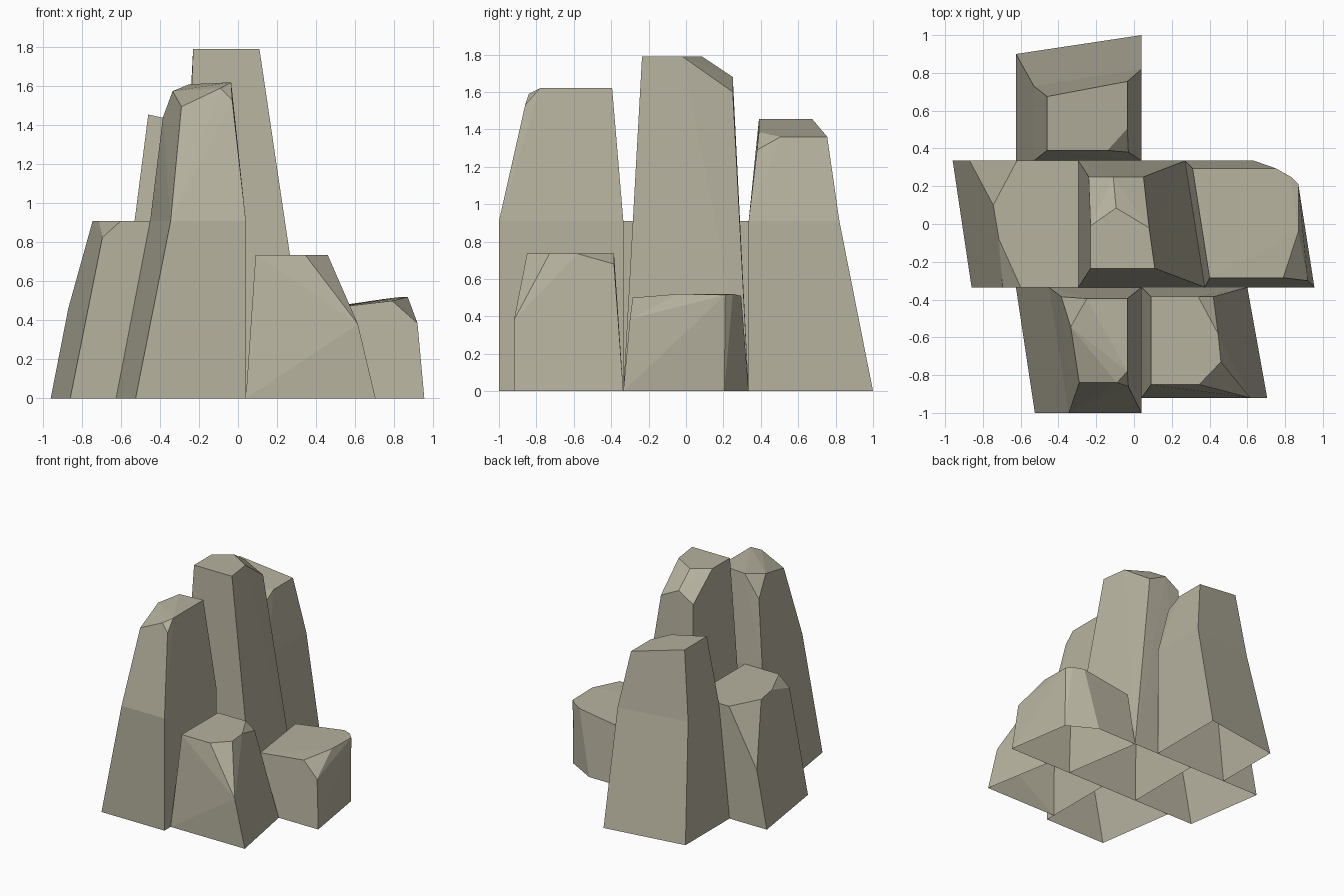
import bpy
import bmesh
import math
from mathutils import Vector

default_cube = bpy.data.objects.get("Cube")
if default_cube:
    bpy.data.objects.remove(default_cube, do_unlink=True)

# One flat stone colour for every block
STONE_COLOUR = (0.47, 0.445, 0.345, 1.0)
stone = bpy.data.materials.new("warm grey stone")
stone.use_nodes = True
stone.diffuse_color = STONE_COLOUR
shader = next(n for n in stone.node_tree.nodes if n.type == "BSDF_PRINCIPLED")
shader.inputs["Base Color"].default_value = STONE_COLOUR
shader.inputs["Roughness"].default_value = 1.0

CENTI = 0.01                 # block corners are given in hundredths of a unit
SHOULDER_HEIGHT = 91         # height of the bend on the two-stage blocks


def add_ring(bm, outline, height):
    """Add one horizontal outline of corners at a given height."""
    return [bm.verts.new(Vector((x, y, height)) * CENTI) for x, y in outline]


def add_rock(name, base, crown, shoulder=None):
    """Faceted open-bottomed block: straight skirt, then a hull up to the crown."""
    bm = bmesh.new()
    lower = add_ring(bm, base, 0)
    ring = add_ring(bm, shoulder, SHOULDER_HEIGHT) if shoulder else lower
    ring_height = ring[0].co.z
    top = [bm.verts.new(Vector(point) * CENTI) for point in crown]

    # Upper stage, left open underneath
    hull = bmesh.ops.convex_hull(bm, input=ring + top)
    spare = [v for v in hull["geom_interior"] if isinstance(v, bmesh.types.BMVert)]
    bmesh.ops.delete(bm, geom=spare, context="VERTS")
    floor = [f for f in bm.faces
             if all(abs(v.co.z - ring_height) < CENTI / 10 for v in f.verts)
             and all(v in ring for v in f.verts)]
    bmesh.ops.delete(bm, geom=floor, context="FACES")

    # Lower stage walls
    if shoulder:
        count = len(base)
        for i in range(count):
            j = (i + 1) % count
            bm.faces.new((lower[i], lower[j], ring[j], ring[i]))

    # Join the nearly flat triangles into clean facets
    bmesh.ops.dissolve_limit(bm, angle_limit=math.radians(1.5),
                             verts=bm.verts, edges=bm.edges)
    bmesh.ops.recalc_face_normals(bm, faces=bm.faces)

    mesh = bpy.data.meshes.new(name)
    bm.to_mesh(mesh)
    bm.free()
    mesh.materials.append(stone)
    rock = bpy.data.objects.new(name, mesh)
    bpy.context.collection.objects.link(rock)
    return rock


# Tall central block with two chamfers at the back of its top
add_rock(
    "centre_rock",
    base=[(-29.5, -33.5), (37.5, -33.5), (27, 33.5), (-29.5, 33.5)],
    crown=[(-23, -23.5, 179), (11, -23.5, 179), (8, -2, 179), (-9.5, 8.5, 179),
           (-23, -1, 179), (-24, 25, 160), (-11, 25, 168), (5, 25, 160)],
)

# Back block, bent at the shoulder, top sloping down to its left
add_rock(
    "back_rock",
    base=[(-62.5, 33.5), (4, 33.5), (4, 100), (-62.5, 90)],
    shoulder=[(-53, 33.5), (4, 33.5), (4, 82), (-53, 73)],
    crown=[(-46, 39, 145.5), (-14, 39, 138.5), (-3, 38, 129),
           (-3.5, 50.5, 136), (-3.5, 75.5, 136), (-46, 67.5, 145.5)],
)

# Front block, bent at the shoulder, with a folded top
add_rock(
    "front_rock",
    base=[(-52.5, -100), (4, -100), (4, -33.5), (-62.5, -33.5)],
    shoulder=[(-34.5, -100), (4, -100), (4, -33.5), (-45, -33.5)],
    crown=[(-29, -84, 149.5), (-9, -84, 159), (-3, -86, 153), (-3.5, -78, 162),
           (-3.5, -39.5, 162), (-25, -39.5, 161), (-38.5, -38.5, 144),
           (-33.5, -54.5, 157.5)],
)

# Broad block on the right side, with a flat top and clipped corners
add_rock(
    "right_rock",
    base=[(-86, -33.5), (-29.5, -33.5), (-29.5, 33.5), (-96, 33.5)],
    crown=[(-29.5, -33.5, 91), (-29.5, 33.5, 91), (-62, 33.5, 91),
           (-74.5, 10, 91), (-71.5, -8, 91), (-60, -33.5, 91),
           (-69.5, -33.5, 82.5), (-87, 33.5, 46)],
)

# Short front block with a deep corner chamfer
add_rock(
    "front_left_rock",
    base=[(4, -92), (70.5, -92), (60, -33.5), (4, -33.5)],
    crown=[(9, -85, 73.5), (34.5, -85, 73.5), (46, -73, 73.5), (44.5, -58, 73.5),
           (34, -38.5, 73.5), (42, -38.5, 68), (9, -38.5, 73.5),
           (61.5, -92, 38)],
)

# Lowest block on the left side, with a gently tilted top
add_rock(
    "left_rock",
    base=[(37.5, -33.5), (95.5, -33.5), (87, 20.5), (63.5, 33.5), (27, 33.5)],
    crown=[(40, -28.5, 45.5), (79, -28.5, 50), (92, -30, 38.5), (87, -4, 52),
           (87, 21, 51.5), (83, 25, 52), (75, 29.5, 51), (31, 29.5, 44.5)],
)
